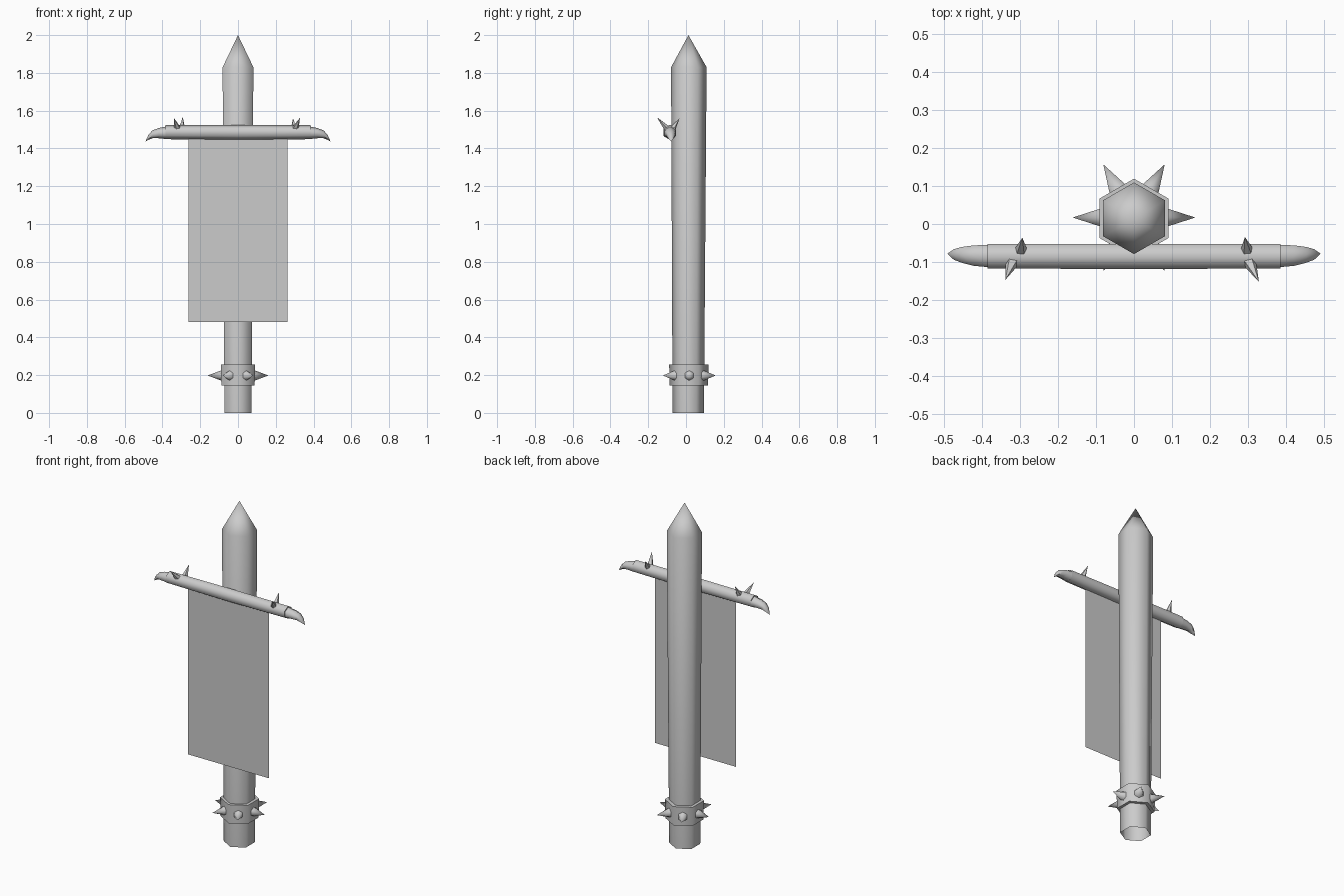
import bpy, bmesh, math
from mathutils import Vector

if "Cube" in bpy.data.objects:
    bpy.data.objects.remove(bpy.data.objects["Cube"])

grey = bpy.data.materials.new("weathered grey")
grey.diffuse_color = (0.6, 0.6, 0.6, 1)
grey.use_nodes = True
grey.node_tree.nodes["Principled BSDF"].inputs["Base Color"].default_value = grey.diffuse_color


def finish(name, bm, angle=65):
    bmesh.ops.recalc_face_normals(bm, faces=bm.faces)
    mesh = bpy.data.meshes.new(name)
    bm.to_mesh(mesh)
    bm.free()
    ob = bpy.data.objects.new(name, mesh)
    bpy.context.collection.objects.link(ob)
    mesh.materials.append(grey)
    bpy.ops.object.select_all(action='DESELECT')
    ob.select_set(True)
    bpy.context.view_layer.objects.active = ob
    bpy.ops.object.shade_smooth_by_angle(angle=math.radians(angle))
    return ob


def loft(name, sections, u, v, tip=None, caps=(False, False), sides=6):
    """Skin sections (centre, radius along u, radius along v), optionally to a tip."""
    u, v = Vector(u), Vector(v)
    bm = bmesh.new()
    rings = []
    for centre, ru, rv in sections:
        rings.append([bm.verts.new(Vector(centre)
                      + u * ru * math.cos(2 * math.pi * i / sides)
                      + v * rv * math.sin(2 * math.pi * i / sides))
                      for i in range(sides)])
    for a, b in zip(rings, rings[1:]):
        for i in range(sides):
            j = (i + 1) % sides
            bm.faces.new((a[i], a[j], b[j], b[i]))
    if tip is not None:
        t = bm.verts.new(tip)
        for i in range(sides):
            bm.faces.new((rings[-1][i], rings[-1][(i + 1) % sides], t))
    if caps[0]:
        bm.faces.new(rings[0])
    if caps[1]:
        bm.faces.new(rings[-1])
    return finish(name, bm)


def spike(name, base, tip, radius, sides=6):
    base, tip = Vector(base), Vector(tip)
    axis = (tip - base).normalized()
    side = axis.cross(Vector((0, 0, 1))).normalized()
    loft(name, [(base, radius, radius)], axis.cross(side), side, tip, (True, False), sides)


X, Y, Z = (1, 0, 0), (0, 1, 0), (0, 0, 1)

# Hexagonal post, slightly wider toward its pointed top, open underneath
loft("post", [((0, 0.012, 0), 0.083, 0.083),
              ((0, 0.015, 1.83), 0.094, 0.094)], Y, X, (0, 0.013, 2.0))

# Collar with six spikes, one on each flat side
loft("collar", [((0, 0.015, 0.145), 0.102, 0.102),
                ((0, 0.015, 0.255), 0.104, 0.104)], Y, X, caps=(True, True))
for k in range(6):
    d = Vector((math.cos(k * math.pi / 3), math.sin(k * math.pi / 3), 0))
    c = Vector((0, 0.017, 0.198))
    spike("collar_spike", c + d * 0.08, c + d * 0.161, 0.03)

# Crossbar, slightly thicker in the middle
loft("crossbar", [((-0.385, -0.085, 1.486), 0.037, 0.037),
                  ((0, -0.085, 1.485), 0.04, 0.038),
                  ((0.385, -0.085, 1.486), 0.037, 0.037)], Z, Y, caps=(True, True))

# Drooping claws on the crossbar ends
for s in (-1, 1):
    loft("claw", [((s * 0.38, -0.084, 1.483), 0.033, 0.034),
                  ((s * 0.42, -0.083, 1.481), 0.027, 0.031),
                  ((s * 0.452, -0.081, 1.475), 0.021, 0.024),
                  ((s * 0.473, -0.08, 1.460), 0.014, 0.016)],
         Z, Y, (s * 0.49, -0.078, 1.437))

# Small horns on the crossbar
for base, tip in (((0.303, -0.1, 1.505), (0.328, -0.152, 1.562)),
                  ((0.297, -0.072, 1.505), (0.291, -0.034, 1.56)),
                  ((-0.32, -0.1, 1.505), (-0.338, -0.147, 1.56)),
                  ((-0.297, -0.072, 1.505), (-0.293, -0.036, 1.567))):
    spike("crossbar_horn", base, tip, 0.018, 5)

# Hanging cloth sheet
bm = bmesh.new()
bm.faces.new([bm.verts.new((x, -0.088, z)) for x, z in
              ((-0.262, 0.48), (0.262, 0.48), (0.262, 1.47), (-0.262, 1.47))])
banner = finish("banner", bm)
